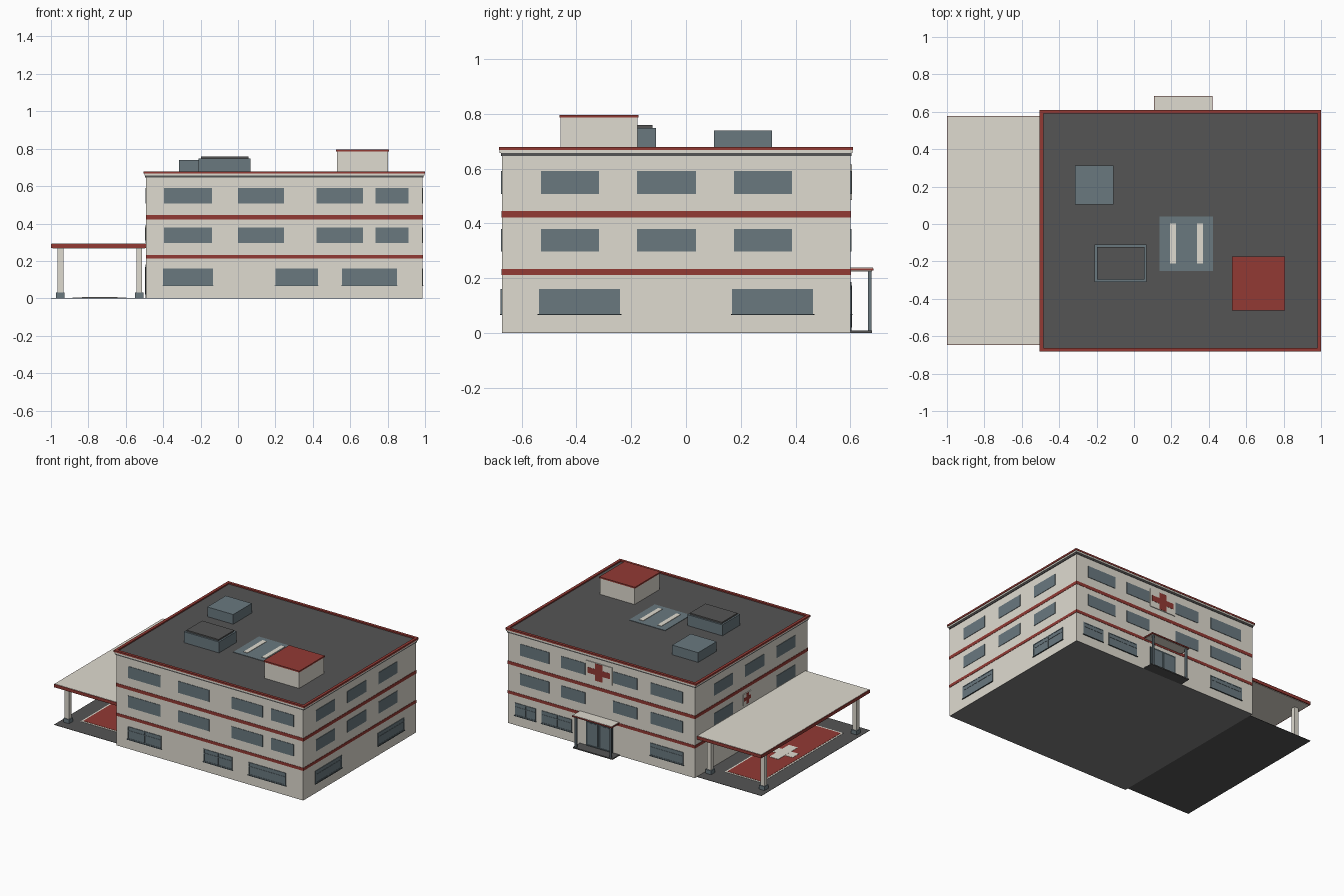
import bpy
import bmesh

if "Cube" in bpy.data.objects:
    bpy.data.objects.remove(bpy.data.objects["Cube"], do_unlink=True)


def material(name, red, green, blue):
    mat = bpy.data.materials.new(name)
    mat.use_nodes = True
    colour = (red, green, blue, 1)
    mat.diffuse_color = colour
    shader = mat.node_tree.nodes["Principled BSDF"]
    shader.inputs["Base Color"].default_value = colour
    shader.inputs["Roughness"].default_value = 0.8
    return mat


cream = material("cream wall", 0.74, 0.71, 0.63)
brick = material("brick red", 0.29, 0.042, 0.034)
asphalt = material("dark grey", 0.09, 0.09, 0.09)
concrete = material("concrete grey", 0.22, 0.22, 0.22)
glass = material("blue grey", 0.143, 0.19, 0.213)
slate = material("dark slate", 0.05, 0.07, 0.08)


def part(name, mat, boxes):
    """One object made of boxes given as x, y and z ranges."""
    bm = bmesh.new()
    for box in boxes:
        corners = bmesh.ops.create_cube(bm, size=1)["verts"]
        for vert in corners:
            for axis, (low, high) in enumerate(box):
                vert.co[axis] = low if vert.co[axis] < 0 else high
    mesh = bpy.data.meshes.new(name)
    bm.to_mesh(mesh)
    bm.free()
    mesh.materials.append(mat)
    obj = bpy.data.objects.new(name, mesh)
    bpy.context.collection.objects.link(obj)
    return obj


def grow(span, amount):
    return (span[0] - amount, span[1] + amount)


def about(centre, half):
    return (centre - half, centre + half)


# Main block
WX, WY = (-0.491, 0.986), (-0.672, 0.6)


def on_wall(side, along, height, depth, start=-0.002):
    """Box lying against the outside of one wall."""
    if side == "front":
        return (along, (WY[0] - depth, WY[0] - start), height)
    if side == "back":
        return (along, (WY[1] + start, WY[1] + depth), height)
    if side == "left":
        return ((WX[1] + start, WX[1] + depth), along, height)
    return ((WX[0] - depth, WX[0] - start), along, height)


part("foundation", concrete, [(WX, WY, (0, 0.001))])
part("walls", cream, [(WX, WY, (0.001, 0.66))])
part("floor_bands", brick, [(grow(WX, 0.002), grow(WY, 0.002), z)
                            for z in ((0.212, 0.233), (0.422, 0.445))])
part("cornice", asphalt, [(grow(WX, 0.005), grow(WY, 0.003), (0.645, 0.656))])
part("cornice_trim", cream, [(grow(WX, 0.01), grow(WY, 0.008), (0.656, 0.668))])
RX, RY = grow(WX, 0.014), grow(WY, 0.01)
part("roof_deck", asphalt, [(grow(WX, -0.005), grow(WY, -0.01), (0.66, 0.67))])
ring = [((x, x + 0.02), RY, (0.667, 0.679)) for x in (RX[0], RX[1] - 0.02)]
ring += [(RX, (y, y + 0.02), (0.667, 0.679)) for y in (RY[0], RY[1] - 0.02)]
part("parapet", brick, ring)

# Windows: spans along each wall
side_spans = [(-0.53, -0.318), (-0.178, 0.037), (0.175, 0.387)]
upper = {
    "front": [(-0.395, -0.14), (0, 0.245), (0.42, 0.667), (0.735, 0.912)],
    "back": [(-0.395, -0.14), (-0.035, 0.155), (0.375, 0.565), (0.66, 0.89)],
    "left": side_spans,
    "right": side_spans,
}
ground = {
    "front": [(-0.4, -0.135), (0.2, 0.427), (0.555, 0.85)],
    "back": [(-0.4, -0.14), (0.48, 0.717), (0.765, 0.93)],
    "left": [(-0.537, -0.24), (0.168, 0.464)],
}
second, third = (0.297, 0.38), (0.507, 0.59)
for side, spans in upper.items():
    # The middle of the canopy wall carries a sign instead of a window
    part(side + "_upper_windows", glass,
         [on_wall(side, s, z, 0.003) for s in spans for z in (second, third)
          if not (side == "right" and s is side_spans[1] and z is second)])
for side, spans in ground.items():
    low, high = 0.07, 0.16
    part(side + "_ground_windows", glass,
         [on_wall(side, s, (low, high), 0.002) for s in spans])
    bars, sills = [], []
    for s in spans:
        middle = sum(s) / 2
        bars += [on_wall(side, about(m, 0.003), (low, high), 0.004)
                 for m in (s[0] + 0.003, middle, s[1] - 0.003)]
        bars += [on_wall(side, s, about(z, 0.003), 0.004)
                 for z in (low + 0.003, 0.13, high - 0.003)]
        sills.append(on_wall(side, grow(s, 0.004), (low - 0.004, low), 0.007))
    part(side + "_window_bars", glass, bars)
    part(side + "_window_sills", slate, sills)


# Health cross emblems on two walls
def wall_cross(name, side, centre, z, width, height):
    part(name + "_plate", cream,
         [on_wall(side, about(centre, width * 0.57), about(z, height * 0.53), 0.005)])
    part(name, brick,
         [on_wall(side, about(centre, width / 2), about(z, height / 6), 0.006),
          on_wall(side, about(centre, width / 6), about(z, height / 2), 0.0065)])


wall_cross("back_cross", "back", 0.265, 0.55, 0.18, 0.122)
wall_cross("side_cross", "right", 0.015, 0.35, 0.08, 0.075)

# Roof boxes
part("stair_house", cream, [((0.53, 0.803), (-0.458, -0.177), (0.66, 0.786))])
part("stair_house_cap", brick, [((0.525, 0.807), (-0.462, -0.173), (0.786, 0.796))])
part("vent_box", glass, [((-0.315, -0.11), (0.103, 0.313), (0.66, 0.739))])
CX, CY = (-0.21, 0.067), (-0.31, -0.11)
part("cooling_unit", glass, [(CX, CY, (0.66, 0.748))])
part("cooling_unit_cap", asphalt, [(grow(CX, -0.012), grow(CY, -0.012), (0.748, 0.758))])

# Landing pad with plain guide bars
part("landing_pad", glass, [((0.137, 0.422), (-0.25, 0.04), (0.667, 0.673))])
part("landing_bars", cream, [(about(x, 0.016), (-0.212, 0.003), (0.67, 0.676))
                             for x in (0.208, 0.352)])

# Side canopy over the vehicle bay
BX, BY = (-1, -0.49), (-0.648, 0.578)
part("canopy_fascia", brick, [(BX, BY, (0.269, 0.291))])
part("canopy_top", cream, [(grow(BX, -0.003), grow(BY, -0.003), (0.29, 0.293))])
part("canopy_soffit", cream, [(grow(BX, -0.008), grow(BY, -0.008), (0.266, 0.27))])
posts = [(x, y) for x in (-0.95, -0.528) for y in (-0.56, 0.48)]
part("canopy_posts", cream, [(about(x, 0.016), about(y, 0.016), (0.002, 0.27))
                             for x, y in posts])
part("post_bases", glass, [(about(x, 0.022), about(y, 0.022), (0.002, 0.03))
                           for x, y in posts])
part("bay_ground", asphalt, [(BX, BY, (0, 0.002))])
MX, MY = (-0.886, -0.597), (-0.51, 0.415)
part("bay_outline", cream, [(MX, MY, (0.001, 0.0035))])
part("bay_mat", brick, [(grow(MX, -0.012), grow(MY, -0.012), (0.002, 0.005))])
part("bay_cross", cream, [(about(-0.74, 0.095), about(-0.045, 0.035), (0.003, 0.0065)),
                          (about(-0.74, 0.035), about(-0.045, 0.11), (0.003, 0.007))])


# Glazed double doors
def doors(name, side, centre, half, top):
    part(name + "_frame", slate,
         [on_wall(side, about(centre, half), (0.003, top), 0.004)])
    leaf = half / 2
    part(name + "_glass", glass,
         [on_wall(side, about(centre + s * leaf, leaf - 0.012), (0.02, top - 0.012), 0.005)
          for s in (-1, 1)])


doors("bay_doors", "right", -0.045, 0.12, 0.18)
doors("entrance_doors", "back", 0.262, 0.105, 0.185)

# Back entrance porch
PX, PY = (0.107, 0.42), (0.6, 0.685)
part("porch_roof", brick, [(PX, PY, (0.227, 0.236))])
part("porch_roof_top", cream, [(grow(PX, -0.003), (0.6, 0.682), (0.235, 0.238))])
part("porch_soffit", cream, [(grow(PX, -0.006), (0.6, 0.679), (0.225, 0.228))])
part("porch_posts", glass, [(about(x, 0.006), (0.664, 0.676), (0.002, 0.226))
                            for x in (0.125, 0.4)])
part("porch_step", asphalt, [(PX, (0.6, 0.678), (0, 0.008))])
